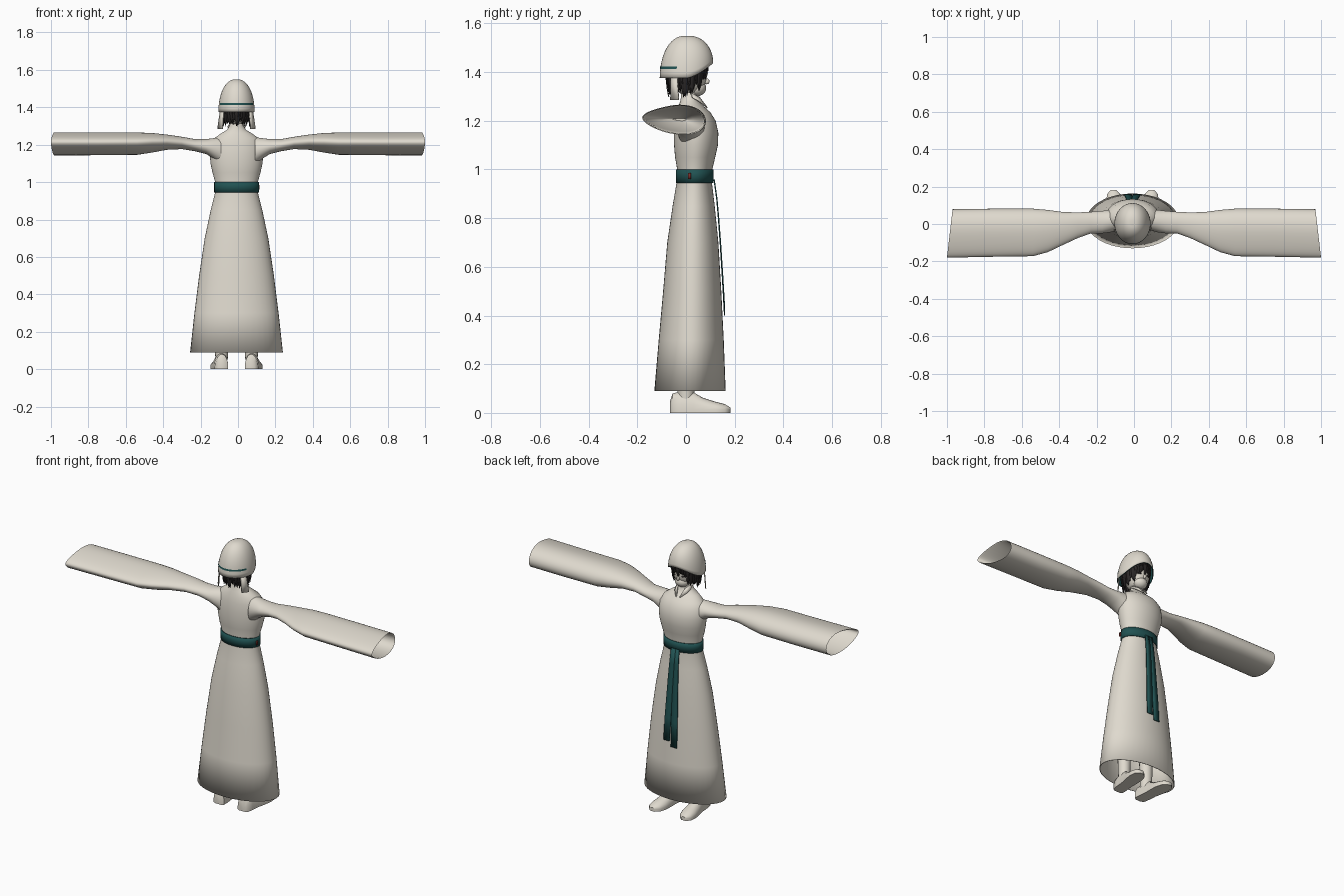
import bpy, bmesh, math, random
from math import sin, cos, pi
from mathutils import Vector

random.seed(4)
CX = -0.008  # slight sideways offset of the body
cube = bpy.data.objects.get("Cube")
if cube:
    bpy.data.objects.remove(cube)


def material(name, rgb):
    m = bpy.data.materials.new(name)
    m.use_nodes = True
    m.diffuse_color = (*rgb, 1)
    m.node_tree.nodes["Principled BSDF"].inputs["Base Color"].default_value = (*rgb, 1)
    return m


cream = material("cream cloth", (0.74, 0.70, 0.62))
teal = material("dark teal", (0.015, 0.085, 0.085))
dark = material("black hair", (0.025, 0.022, 0.022))
red = material("dull red", (0.20, 0.03, 0.025))


def finish(name, bm, mats, angle=50, thick=0, lining=0):
    bmesh.ops.recalc_face_normals(bm, faces=bm.faces)
    mesh = bpy.data.meshes.new(name)
    bm.to_mesh(mesh)
    bm.free()
    ob = bpy.data.objects.new(name, mesh)
    bpy.context.collection.objects.link(ob)
    for m in mats:
        mesh.materials.append(m)
    bpy.ops.object.select_all(action="DESELECT")
    ob.select_set(True)
    bpy.context.view_layer.objects.active = ob
    bpy.ops.object.shade_smooth_by_angle(angle=math.radians(angle))
    if thick:
        s = ob.modifiers.new("thickness", "SOLIDIFY")
        s.thickness = thick
        s.offset = -1
        s.material_offset = s.material_offset_rim = lining
    return ob


def skin(bm, rings, closed=True):
    """Join successive rows of points with quads."""
    rows = [[bm.verts.new(p) for p in r] for r in rings]
    n = len(rows[0])
    for a, b in zip(rows, rows[1:]):
        for i in range(n if closed else n - 1):
            j = (i + 1) % n
            bm.faces.new((a[i], a[j], b[j], b[i]))
    return rows


def oval(z, rx, back, front, n=40):
    mid, ry = (back + front) / 2, (front - back) / 2
    return [Vector((CX + rx * cos(2 * pi * i / n), mid + ry * sin(2 * pi * i / n), z))
            for i in range(n)]


def ribbon(bm, path, side, widths):
    """Flat strip along a path, widened along the side vector."""
    side = Vector(side).normalized()
    skin(bm, [[Vector(p) - side * w / 2, Vector(p) + side * w / 2]
              for p, w in zip(path, widths)], closed=False)


def ball(bm, loc, scale, seg=24):
    r = bmesh.ops.create_uvsphere(bm, u_segments=seg, v_segments=seg // 2, radius=1)
    for v in r["verts"]:
        v.co = Vector(loc) + Vector([a * b for a, b in zip(v.co, scale)])


# robe: skirt, torso, shoulders and neck (height, half width, back, front)
robe = [(0.09, 0.248, -0.13, 0.163), (0.3, 0.225, -0.112, 0.155), (0.5, 0.2, -0.094, 0.145),
        (0.7, 0.17, -0.077, 0.133), (0.85, 0.138, -0.055, 0.118), (0.95, 0.113, -0.038, 0.106),
        (1.0, 0.114, -0.036, 0.108), (1.05, 0.128, -0.045, 0.12), (1.1, 0.139, -0.049, 0.131),
        (1.15, 0.143, -0.049, 0.133), (1.2, 0.138, -0.045, 0.122), (1.235, 0.118, -0.038, 0.1),
        (1.262, 0.08, -0.03, 0.07), (1.28, 0.05, -0.024, 0.054), (1.3, 0.038, -0.02, 0.048),
        (1.35, 0.036, -0.02, 0.048)]
bm = bmesh.new()
skin(bm, [oval(*r) for r in robe])
finish("robe", bm, [cream], thick=0.004)

# belt with a small clasp
bm = bmesh.new()
skin(bm, [oval(z, 0.119, -0.042, 0.113) for z in (0.945, 0.975, 1.0)])
finish("belt", bm, [teal], thick=0.006)
bm = bmesh.new()
ribbon(bm, [(0.112, 0.014, 0.96), (0.112, 0.014, 0.985)], (0, 1, 0), [0.012, 0.012])
finish("belt_clasp", bm, [red], thick=0.004)

# two hanging sash ends
bm = bmesh.new()
for x0, x1, bottom in ((0.0, 0.016, 0.43), (-0.022, -0.032, 0.40)):
    path = [(x0 + (x1 - x0) * t, 0.118 + 0.043 * t ** 0.7, 0.96 + (bottom - 0.96) * t)
            for t in (0, 0.15, 0.3, 0.5, 0.75, 1)]
    ribbon(bm, path, (1, 0, 0), [0.03, 0.032, 0.034, 0.036, 0.04, 0.038])
finish("sash_ends", bm, [teal], thick=0.005)

# wide sleeves (x, back, front, bottom, top); the last rows fold inside
sleeve = [(0.09, -0.035, 0.08, 1.09, 1.24), (0.13, -0.045, 0.075, 1.125, 1.235),
          (0.17, -0.05, 0.07, 1.15, 1.23), (0.23, -0.05, 0.065, 1.165, 1.23),
          (0.3, -0.075, 0.062, 1.176, 1.243), (0.38, -0.112, 0.064, 1.172, 1.255),
          (0.46, -0.15, 0.075, 1.157, 1.264), (0.54, -0.172, 0.082, 1.145, 1.267),
          (0.75, -0.175, 0.082, 1.143, 1.267), (0.985, -0.18, 0.079, 1.142, 1.268),
          (0.98, -0.174, 0.074, 1.147, 1.263), (0.75, -0.165, 0.07, 1.155, 1.255),
          (0.6, -0.1, 0.03, 1.18, 1.23), (0.56, -0.05, 0.0, 1.2, 1.21)]


def sleeve_ring(sign, x, y0, y1, z0, z1, n=36):
    ring = []
    wide = min(1, max(0, (x - 0.2) / 0.3))
    for i in range(n):
        c, s = cos(2 * pi * i / n), sin(2 * pi * i / n)
        slant = -0.015 * c if x > 0.9 else 0
        z = s * (1 + 0.3 * wide * c) * (1 - 0.06 * wide) - 0.12 * wide * c * abs(c)
        ring.append(Vector((sign * (x + slant), (y0 + y1) / 2 + c * (y1 - y0) / 2,
                            (z0 + z1) / 2 + z * (z1 - z0) / 2)))
    return ring


for sign, side in ((1, "left"), (-1, "right")):
    bm = bmesh.new()
    rows = skin(bm, [sleeve_ring(sign, *r) for r in sleeve])
    bm.faces.new(rows[-1])
    finish(side + "_sleeve", bm, [cream])

# shoes and legs, turned slightly outwards (y, half width, top)
shoe = [(-0.065, 0.018, 0.05), (-0.055, 0.034, 0.08), (-0.02, 0.037, 0.088), (0.03, 0.036, 0.085),
        (0.07, 0.041, 0.062), (0.12, 0.044, 0.046), (0.16, 0.036, 0.036), (0.182, 0.014, 0.022)]
for sign, side in ((1, "left"), (-1, "right")):
    bm = bmesh.new()
    rings = []
    for y, w, top in shoe:
        x = CX + sign * (0.084 + 0.1 * y)
        arch = [Vector((x + w * cos(a), y, 0.014 + (top - 0.014) * sin(a)))
                for a in (pi * i / 10 for i in range(11))]
        rings.append([Vector((x + w, y, 0))] + arch + [Vector((x - w, y, 0))])
    rows = skin(bm, rings)
    bm.faces.new(rows[0])
    bm.faces.new(rows[-1])
    finish(side + "_shoe", bm, [cream])
    bm = bmesh.new()
    skin(bm, [[Vector((CX + sign * 0.08 + r * cos(k * pi / 8), r * sin(k * pi / 8), z))
               for k in range(16)] for z, r in ((0.05, 0.033), (0.2, 0.038), (0.45, 0.05))])
    finish(side + "_leg", bm, [cream])

# head with nose and ears
bm = bmesh.new()
ball(bm, (CX, 0.012, 1.39), (0.07, 0.074, 0.088))
ball(bm, (CX, 0.045, 1.335), (0.042, 0.038, 0.034))
ball(bm, (CX, 0.085, 1.362), (0.007, 0.012, 0.012), 12)
for sign in (1, -1):
    ball(bm, (CX + sign * 0.07, 0.005, 1.37), (0.008, 0.015, 0.022), 12)
finish("head", bm, [cream])
bm = bmesh.new()
for sign in (1, -1):
    ball(bm, (CX + sign * 0.027, 0.078, 1.378), (0.012, 0.004, 0.006), 12)
finish("eyes", bm, [dark])

# hair locks: long at the back and sides, short over the face
bm = bmesh.new()
for layer in range(2):
    for k in range(34):
        a = 2 * pi * (k + layer / 2) / 34
        c, s = cos(a), sin(a)
        tip = random.uniform(1.295, 1.33)
        if s > 0.75:
            tip = random.uniform(1.365, 1.395)
        elif s > 0.35:
            tip = random.uniform(1.31, 1.36)
        path = []
        for t in (0, 0.45, 0.8, 1):
            r = 0.97 + 0.05 * t * (1 - t) - 0.14 * t * t + 0.03 * layer
            path.append((CX + 0.083 * r * c, 0.004 + 0.09 * r * s, 1.45 + (tip - 1.45) * t))
        ribbon(bm, path, (-s, c, random.uniform(-0.2, 0.2)), [0.024, 0.022, 0.015, 0.002])
finish("hair_locks", bm, [dark], thick=0.002)


# cap with a raised front rim and a teal lining
def cap_point(a, phi, grow=1.0):
    s = sin(a)
    rim = 1.375 + 0.062 * max(0, s) ** 1.5
    r = sin(phi) ** 0.85 * grow
    return Vector((CX + 0.097 * r * cos(a), 0.002 + 0.11 * r * s, rim + (1.55 - rim) * cos(phi)))


bm = bmesh.new()
rows = skin(bm, [[cap_point(2 * pi * i / 40, pi / 2 * j / 12) for i in range(40)]
                 for j in range(1, 13)])
bm.faces.new(rows[0])
finish("cap", bm, [cream, teal], thick=0.005, lining=1)

# thin stripe around the back of the cap
bm = bmesh.new()
skin(bm, [[cap_point(pi + pi * (0.12 + 0.76 * i / 24), phi, 1.012) for i in range(25)]
          for phi in (1.29, 1.35)], closed=False)
finish("cap_stripe", bm, [teal])

# cloth tails below the cap, and collar flaps
for sign, side in ((1, "left"), (-1, "right")):
    bm = bmesh.new()
    ribbon(bm, [(CX + sign * 0.078, -0.05, 1.39), (CX + sign * 0.084, -0.05, 1.34),
                (CX + sign * 0.09, -0.048, 1.285)], (sign * 0.6, 0.8, 0), [0.03, 0.036, 0.042])
    finish(side + "_cap_tail", bm, [cream], thick=0.006)
    bm = bmesh.new()
    ribbon(bm, [(CX + sign * 0.044, 0.025, 1.305), (CX + sign * 0.032, 0.058, 1.288),
                (CX + sign * 0.012, 0.088, 1.255)], (sign * 0.6, 0.2, -0.8), [0.02, 0.028, 0.006])
    finish(side + "_collar", bm, [cream], thick=0.004)
